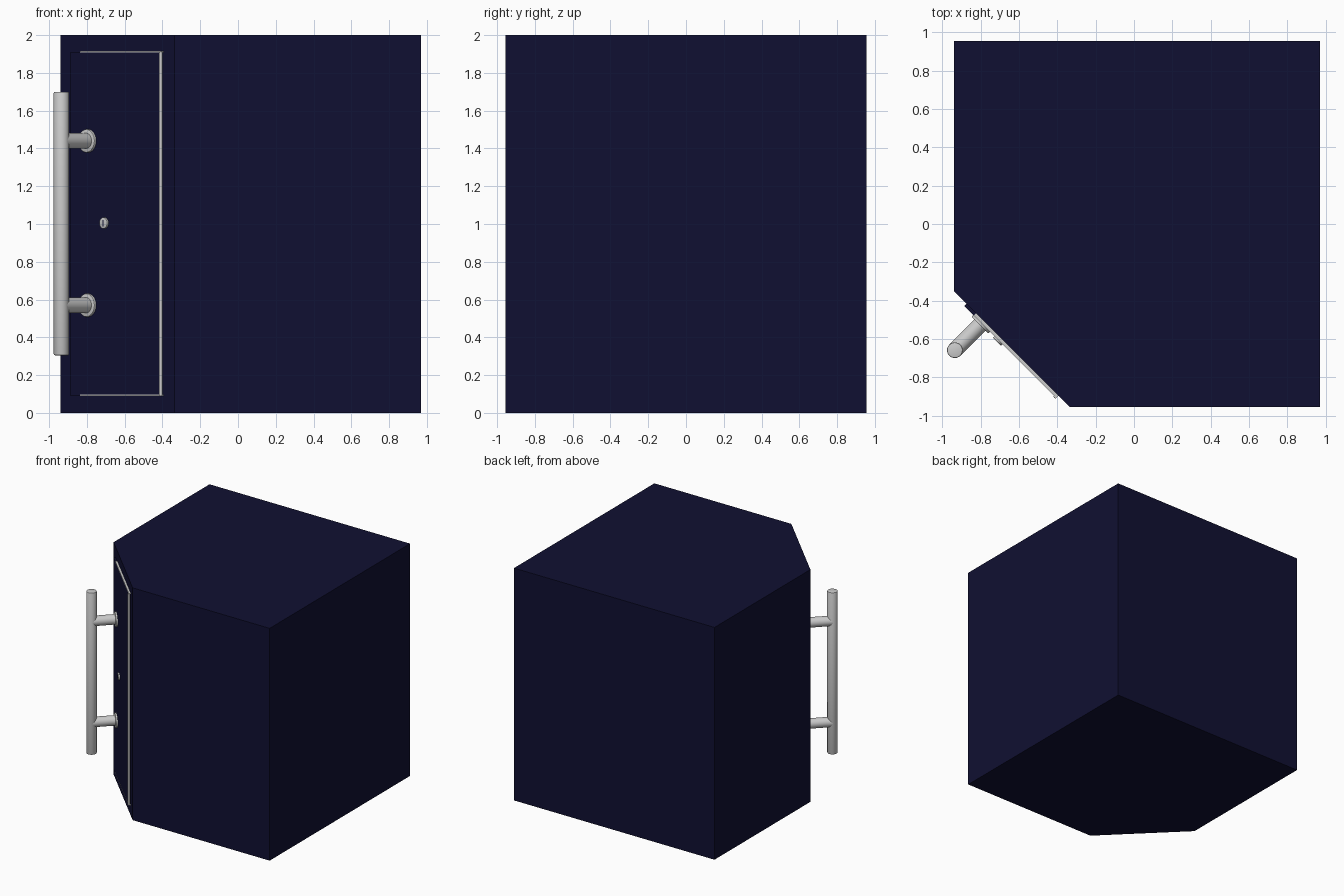
import bpy, bmesh, math
from mathutils import Matrix, Vector

if "Cube" in bpy.data.objects:
    bpy.data.objects.remove(bpy.data.objects["Cube"])

navy = bpy.data.materials.new("navy")
navy.diffuse_color = (0.005, 0.005, 0.032, 1)
navy.use_nodes = True
navy.node_tree.nodes["Principled BSDF"].inputs["Base Color"].default_value = navy.diffuse_color

# Frame of the diagonal face: local x along it, local y outward, z up
S = math.sqrt(0.5)
DOOR = Matrix(((S, -S, 0, -0.6375), (-S, -S, 0, -0.6525), (0, 0, 1, 0), (0, 0, 0, 1)))


def finish(bm, name, mat=None, smooth=False):
    bmesh.ops.recalc_face_normals(bm, faces=bm.faces)
    me = bpy.data.meshes.new(name)
    bm.to_mesh(me)
    bm.free()
    ob = bpy.data.objects.new(name, me)
    bpy.context.collection.objects.link(ob)
    if mat:
        me.materials.append(mat)
    if smooth:
        bpy.context.view_layer.objects.active = ob
        ob.select_set(True)
        bpy.ops.object.shade_smooth_by_angle(angle=math.radians(35))
        ob.select_set(False)
    return ob


def door_box(name, u, n, z, mat=None):
    """Box on the diagonal face given as (min, max) ranges."""
    bm = bmesh.new()
    bmesh.ops.create_cube(bm, size=1)
    for v in bm.verts:
        p = [r[0] + (c + 0.5) * (r[1] - r[0]) for r, c in zip((u, n, z), v.co)]
        v.co = DOOR @ Vector(p)
    return finish(bm, name, mat)


def door_rod(name, a, b, r, r2=None, bevel=0.0):
    """Cylinder between two points of the diagonal face frame."""
    a, b = DOOR @ Vector(a), DOOR @ Vector(b)
    bm = bmesh.new()
    bmesh.ops.create_cone(bm, cap_ends=True, segments=32, radius1=r,
                          radius2=r2 or r, depth=(b - a).length)
    if bevel:
        rims = [e for e in bm.edges if abs(e.verts[0].co.z - e.verts[1].co.z) < 1e-5]
        bmesh.ops.bevel(bm, geom=rims, offset=bevel, segments=2, affect='EDGES', profile=0.5)
    rot = (b - a).to_track_quat('Z', 'Y').to_matrix().to_4x4()
    bm.transform(Matrix.Translation((a + b) / 2) @ rot)
    return finish(bm, name, None, True)


# Cabinet body: square block with one corner cut off
bm = bmesh.new()
outline = [(-0.94, -0.35), (-0.335, -0.955), (0.97, -0.955), (0.97, 0.955), (-0.94, 0.955)]
base = bm.faces.new([bm.verts.new((x, y, 0)) for x, y in outline])
ext = bmesh.ops.extrude_face_region(bm, geom=[base])
for g in ext["geom"]:
    if isinstance(g, bmesh.types.BMVert):
        g.co.z = 2
finish(bm, "body", navy)

# Door panel, slightly proud of the diagonal face
door_box("door", (-0.335, 0.332), (-0.01, 0.016), (0.09, 1.91), navy)

# Thin metal trim around the door
for label, z in (("bottom", 0.093), ("top", 1.911)):
    door_box("trim_" + label, (-0.265, 0.345), (0.0, 0.0165), (z - 0.004, z + 0.004))
door_rod("hinge_rod", (0.336, 0.014, 0.09), (0.336, 0.014, 1.91), 0.009)

# Pull bar with two standoffs and wall plates
HU, HN = -0.206, 0.214
door_rod("pull_bar", (HU, HN, 0.305), (HU, HN, 1.70), 0.041, bevel=0.006)
for label, z in (("lower", 0.57), ("upper", 1.44)):
    door_rod("standoff_" + label, (HU, 0.0, z), (HU, HN, z), 0.041)
    door_rod("plate_" + label, (HU, 0.0, z), (HU, 0.03, z), 0.062, bevel=0.005)

# Lock cylinder with key slot
door_rod("lock", (-0.082, 0.0, 1.005), (-0.082, 0.027, 1.005), 0.03, bevel=0.003)
door_box("key_slot", (-0.086, -0.078), (0.02, 0.028), (0.988, 1.022), navy)
